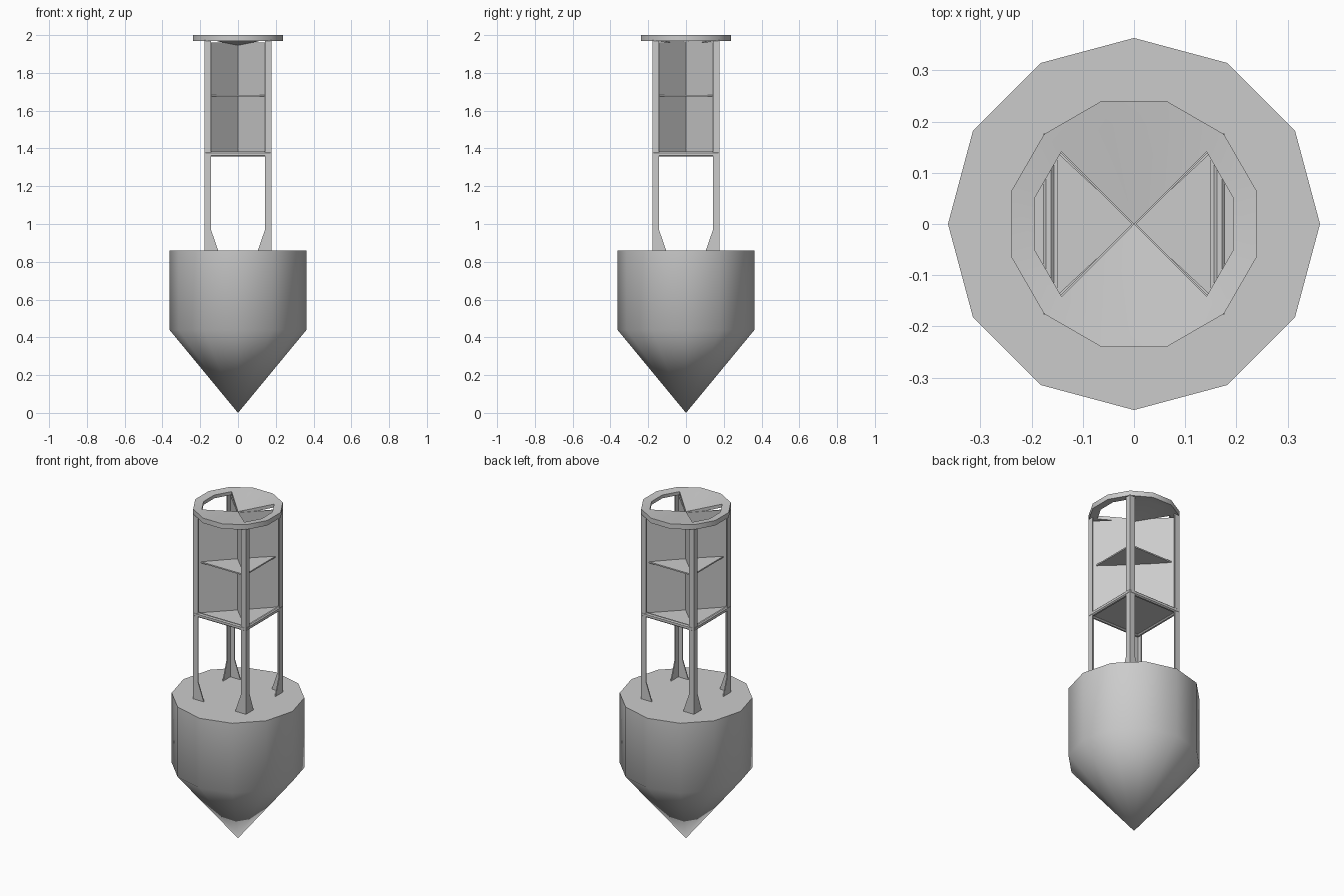
import bpy, bmesh, math
from mathutils import Matrix, Vector

if "Cube" in bpy.data.objects:
    bpy.data.objects.remove(bpy.data.objects["Cube"], do_unlink=True)

grey = bpy.data.materials.new("plain grey")
grey.use_nodes = True
grey.diffuse_color = (0.6, 0.6, 0.6, 1)
grey.node_tree.nodes["Principled BSDF"].inputs["Base Color"].default_value = (0.6, 0.6, 0.6, 1)

SIDES = 12
CORNER = 0.177      # outer corner of the square tower
BASE = 1.37         # height of the reflector floor
DECK = 0.86         # top of the float
PANEL_TOP = 1.96


def finish(bm, name, smooth=None):
    bmesh.ops.remove_doubles(bm, verts=bm.verts, dist=1e-5)
    bmesh.ops.recalc_face_normals(bm, faces=bm.faces)
    mesh = bpy.data.meshes.new(name)
    bm.to_mesh(mesh)
    bm.free()
    mesh.materials.append(grey)
    obj = bpy.data.objects.new(name, mesh)
    bpy.context.collection.objects.link(obj)
    if smooth:
        bpy.ops.object.select_all(action='DESELECT')
        obj.select_set(True)
        bpy.context.view_layer.objects.active = obj
        bpy.ops.object.shade_smooth_by_angle(angle=math.radians(smooth))
    return obj


def ring_points(bm, radius, z, offset=0.0):
    step = math.tau / SIDES
    return [bm.verts.new((radius * math.cos((i + offset) * step),
                          radius * math.sin((i + offset) * step), z)) for i in range(SIDES)]


def prism(bm, outline, push):
    """Extrude a flat outline along a vector into a closed solid."""
    face = bm.faces.new([bm.verts.new(p) for p in outline])
    result = bmesh.ops.extrude_face_region(bm, geom=[face], use_keep_orig=True)
    moved = [v for v in result["geom"] if isinstance(v, bmesh.types.BMVert)]
    bmesh.ops.translate(bm, verts=moved, vec=push)


def box(bm, size, centre, turn=0.0):
    matrix = (Matrix.Rotation(turn, 4, 'Z') @ Matrix.Translation(centre)
              @ Matrix.Diagonal((*size, 1)))
    bmesh.ops.create_cube(bm, size=1, matrix=matrix)


# Float: twelve-sided drum over a pointed keel
bm = bmesh.new()
top = ring_points(bm, 0.363, DECK)
low = ring_points(bm, 0.363, 0.44)
tip = bm.verts.new((0, 0, 0))
bm.faces.new(top)
for i in range(SIDES):
    j = (i + 1) % SIDES
    bm.faces.new((low[i], low[j], top[j], top[i]))
    bm.faces.new((tip, low[j], low[i]))
finish(bm, "float_hull", smooth=50)

# Corner posts: angle iron, each wing flaring into a gusset at the deck
wing, flare, thick = 0.034, 0.072, 0.006
profile = [(0, DECK), (flare, DECK), (wing, DECK + 0.11), (wing, 1.975), (0, 1.975)]
names = ["front_right_post", "front_left_post", "back_left_post", "back_right_post"]
for k, name in enumerate(names):
    bm = bmesh.new()
    prism(bm, [(-CORNER + a, -CORNER, z) for a, z in profile], Vector((0, thick, 0)))
    prism(bm, [(-CORNER, -CORNER + a, z) for a, z in profile], Vector((thick, 0, 0)))
    bmesh.ops.rotate(bm, verts=bm.verts, matrix=Matrix.Rotation(k * math.pi / 2, 3, 'Z'))
    finish(bm, name)

# Floor frame: four beveled rails around the reflector floor
bm = bmesh.new()
for k in range(4):
    box(bm, (2 * CORNER, 0.022, 0.026), (0, -CORNER + 0.01, BASE), k * math.pi / 2)
rails = finish(bm, "floor_frame")
bevel = rails.modifiers.new("soft edges", 'BEVEL')
bevel.width = 0.006
bevel.segments = 1

bm = bmesh.new()
box(bm, (2 * CORNER - 0.02, 2 * CORNER - 0.02, 0.01), (0, 0, BASE))
finish(bm, "reflector_floor")

# Crossed upright panels on the diagonals
for name, turn in (("diagonal_panel_a", math.pi / 4), ("diagonal_panel_b", -math.pi / 4)):
    bm = bmesh.new()
    box(bm, (0.45, 0.006, PANEL_TOP - BASE), (0, 0, (PANEL_TOP + BASE) / 2), turn)
    finish(bm, name)

# Middle shelf: one triangle in each quarter
bm = bmesh.new()
for k in range(4):
    corners = [Vector((0, 0, 1.675)), Vector((0.15, -0.14, 1.675)), Vector((0.15, 0.14, 1.675))]
    spin = Matrix.Rotation(k * math.pi / 2, 3, 'Z')
    prism(bm, [spin @ c for c in corners], Vector((0, 0, 0.008)))
finish(bm, "middle_shelf")

# Top ring, with shallow sloping caps over the front and back quarters
bm = bmesh.new()
outer = ring_points(bm, 0.248, 2.0, 0.5)
inner = ring_points(bm, 0.2, 1.994, 0.5)
hub = bm.verts.new((0, 0, 1.965))
for i in range(SIDES):
    j = (i + 1) % SIDES
    bm.faces.new((outer[i], outer[j], inner[j], inner[i]))
    middle = (inner[i].co + inner[j].co) / 2
    if abs(middle.y) > abs(middle.x):
        bm.faces.new((inner[i], inner[j], hub))
lid = bmesh.ops.extrude_face_region(bm, geom=list(bm.faces), use_keep_orig=True)
under = [v for v in lid["geom"] if isinstance(v, bmesh.types.BMVert)]
for v in under:
    v.co.z -= 0.03 if v.co.xy.length > 0.22 else 0.02
finish(bm, "top_ring", smooth=40)
